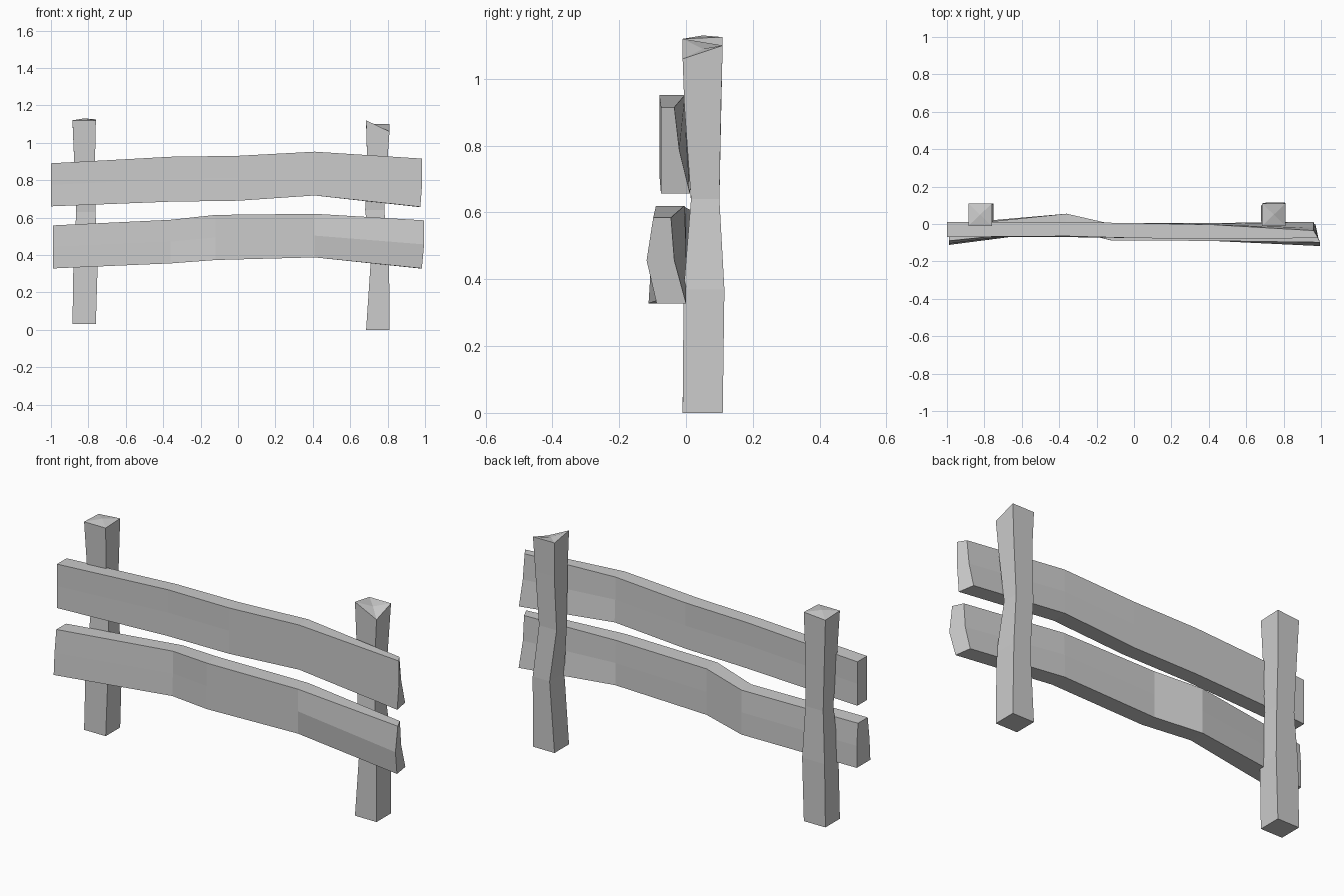
import bpy, bmesh


def loft(name, rings, top=None):
    """Skin a list of equal-length vertex rings; cap the end, optionally with a centre point."""
    bm = bmesh.new()
    loops = [[bm.verts.new(p) for p in r] for r in rings]
    n = len(rings[0])
    for a, b in zip(loops, loops[1:]):
        for i in range(n):
            j = (i + 1) % n
            bm.faces.new((a[i], a[j], b[j], b[i]))
    bm.faces.new(loops[0][::-1])
    if top:
        c = bm.verts.new(top)
        for i in range(n):
            bm.faces.new((loops[-1][i], loops[-1][(i + 1) % n], c))
    else:
        bm.faces.new(loops[-1])
    bmesh.ops.recalc_face_normals(bm, faces=bm.faces)
    me = bpy.data.meshes.new(name)
    bm.to_mesh(me)
    bm.free()
    bpy.context.collection.objects.link(bpy.data.objects.new(name, me))


def post(name, levels, corner_z, centre_z):
    """levels: (z, x0, x1, y0, y1); the last level takes its own height per corner."""
    rings = [[(x0, y0, z), (x1, y0, z), (x1, y1, z), (x0, y1, z)]
             for z, x0, x1, y0, y1 in levels]
    rings[-1] = [(x, y, z) for (x, y, _), z in zip(rings[-1], corner_z)]
    _, x0, x1, y0, y1 = levels[-1]
    loft(name, rings, ((x0 + x1) / 2, (y0 + y1) / 2, centre_z))


def rail(name, stations):
    """stations: x, bottom z, top z, front y (bottom, mid, top), back y (top, mid, bottom), end skew."""
    rings = []
    for x, z0, z1, front, back, skew in stations:
        zs = (z0, (z0 + z1) / 2, z1)
        ring = [(x + s, y, z) for y, z, s in zip(front, zs, (skew[0], 0, 0))]
        ring += [(x + s, y, z) for y, z, s in
                 zip(back, zs[::-1], (skew[1], skew[1], skew[1]))]
        rings.append(ring)
    loft(name, rings)


# Posts, pinched at the middle, with chipped tops
post("left_post", [
    (0.03, -0.885, -0.76, -0.01, 0.11),
    (0.36, -0.88, -0.75, -0.005, 0.11),
    (0.63, -0.865, -0.762, 0.015, 0.10),
    (0.88, -0.875, -0.765, 0.0, 0.105),
    (1.12, -0.885, -0.76, -0.01, 0.11)], (1.12, 1.12, 1.125, 1.115), 1.13)
post("right_post", [
    (0.0, 0.685, 0.81, -0.01, 0.11),
    (0.37, 0.71, 0.808, -0.007, 0.115),
    (0.64, 0.68, 0.782, 0.015, 0.10),
    (0.92, 0.69, 0.80, -0.005, 0.105),
    (1.1, 0.685, 0.81, -0.01, 0.11)], (1.12, 1.06, 1.10, 1.10), 1.09)

# Upper rail
S = (0, 0)
rail("upper_rail", [
    (-1.0, 0.66, 0.89, (-0.07, -0.07, -0.07), (0.01, 0.01, 0.01), S),
    (-0.36, 0.685, 0.925, (-0.07, -0.065, -0.065), (0.01, 0.005, 0.01), S),
    (0.0, 0.69, 0.93, (-0.075, -0.075, -0.075), (0.005, 0.005, 0.005), S),
    (0.41, 0.718, 0.952, (-0.08, -0.08, -0.08), (-0.003, 0.0, 0.005), S),
    (0.985, 0.657, 0.915, (-0.075, -0.075, -0.075), (-0.035, -0.02, 0.012), (-0.01, -0.025))])

# Lower rail, kinked backwards left of centre
rail("lower_rail", [
    (-0.99, 0.328, 0.558, (-0.112, -0.105, -0.09), (-0.01, 0.0, 0.0), S),
    (-0.36, 0.355, 0.588, (-0.03, -0.025, -0.025), (0.055, 0.055, 0.055), S),
    (-0.12, 0.373, 0.614, (-0.088, -0.088, -0.088), (0.0, 0.0, 0.0), S),
    (0.41, 0.387, 0.62, (-0.09, -0.09, -0.09), (-0.005, 0.0, 0.0), S),
    (0.995, 0.328, 0.585, (-0.088, -0.118, -0.098), (-0.045, -0.035, 0.0), (-0.012, -0.025))])
